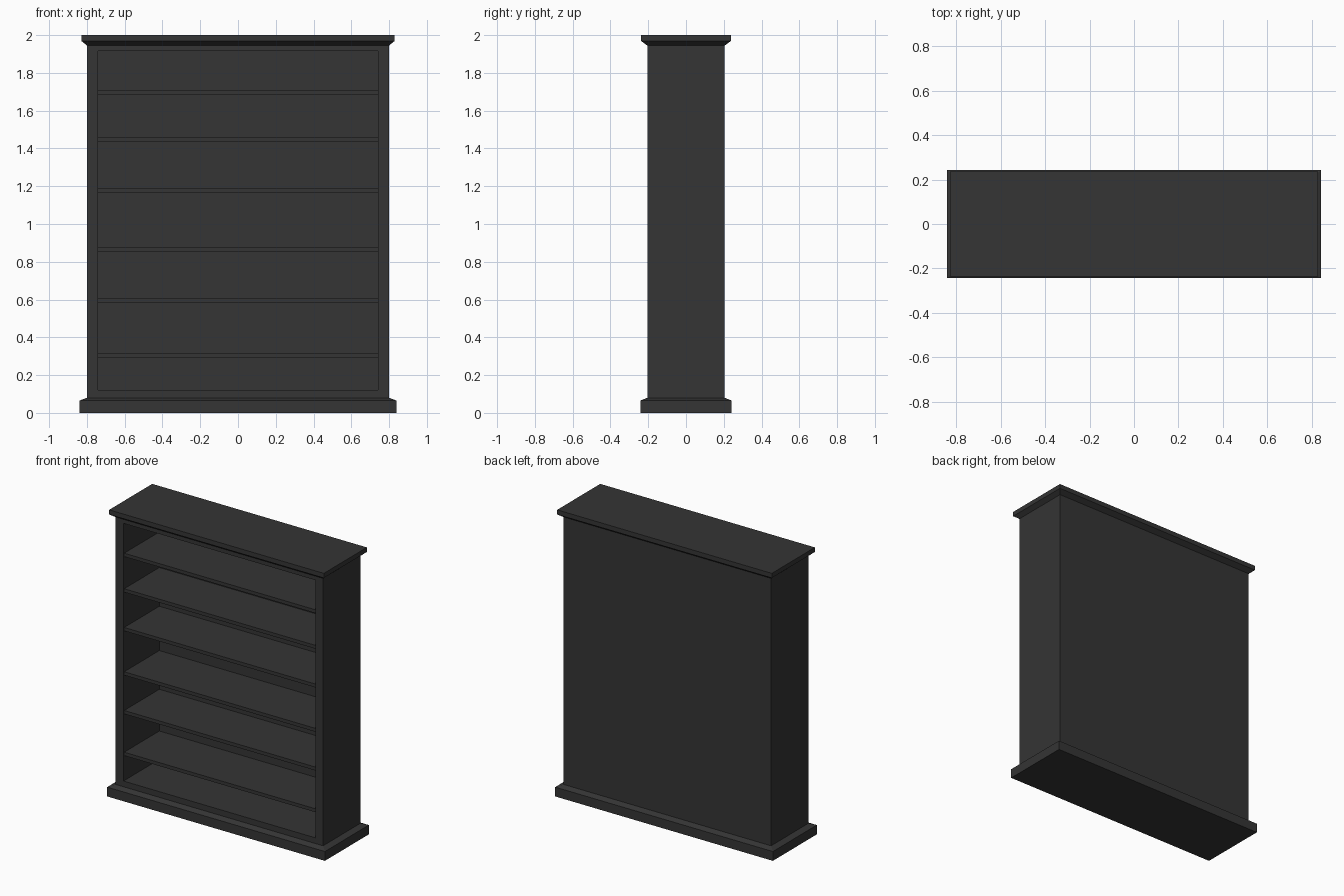
import bpy
import bmesh

if "Cube" in bpy.data.objects:
    bpy.data.objects.remove(bpy.data.objects["Cube"])

W, D = 0.80, 0.205            # half width / half depth of the carcass
OPEN_X, OPEN_Z0, OPEN_Z1 = 0.74, 0.12, 1.917
BACK_Y = 0.19                 # inner face of the back board

wood = bpy.data.materials.new("dark_wood")
wood.diffuse_color = (0.035, 0.035, 0.035, 1)
wood.use_nodes = True
wood.node_tree.nodes["Principled BSDF"].inputs["Base Color"].default_value = wood.diffuse_color


def finish(bm, name):
    bmesh.ops.recalc_face_normals(bm, faces=bm.faces[:])
    mesh = bpy.data.meshes.new(name)
    bm.to_mesh(mesh)
    bm.free()
    mesh.materials.append(wood)
    obj = bpy.data.objects.new(name, mesh)
    bpy.context.collection.objects.link(obj)
    return obj


def box(bm, x, y0, y1, z0, z1):
    verts = bmesh.ops.create_cube(bm, size=1)["verts"]
    for v in verts:
        v.co = (v.co.x * 2 * x,
                y1 if v.co.y > 0 else y0,
                z1 if v.co.z > 0 else z0)


def moulding(name, profile):
    """Stack rectangles given as (half width, half depth, z)."""
    bm = bmesh.new()
    rings = [[bm.verts.new((sx * x, sy * y, z))
              for sx, sy in ((-1, -1), (1, -1), (1, 1), (-1, 1))]
             for x, y, z in profile]
    for a, b in zip(rings, rings[1:]):
        for i in range(4):
            j = (i + 1) % 4
            bm.faces.new((a[i], a[j], b[j], b[i]))
    bm.faces.new(rings[0][::-1])
    bm.faces.new(rings[-1])
    return finish(bm, name)


# Carcass: one block with the front inset and pushed in to the back board
bm = bmesh.new()
box(bm, W, -D, D, 0.08, 1.945)
bm.normal_update()
front = min(bm.faces, key=lambda f: f.calc_center_median().y)
bmesh.ops.inset_region(bm, faces=[front], thickness=0.03)
for v in front.verts:
    v.co.x = OPEN_X if v.co.x > 0 else -OPEN_X
    v.co.z = OPEN_Z1 if v.co.z > 1 else OPEN_Z0
pocket = bmesh.ops.extrude_discrete_faces(bm, faces=[front])["faces"][0]
for v in pocket.verts:
    v.co.y = BACK_Y
finish(bm, "carcass")

# Plinth and cornice with sloped edges
moulding("plinth", [(0.84, 0.242, 0), (0.84, 0.242, 0.065), (W, D, 0.08)])
moulding("cornice", [(W, D, 1.945), (0.828, 0.237, 1.968), (0.828, 0.237, 2.0)])

# Shelves, given by the height of their top face
for i, z in enumerate((0.318, 0.609, 0.879, 1.188, 1.458, 1.706), 1):
    bm = bmesh.new()
    box(bm, OPEN_X, -D + 0.008, BACK_Y, z - 0.024, z)
    finish(bm, f"shelf_{i}")
